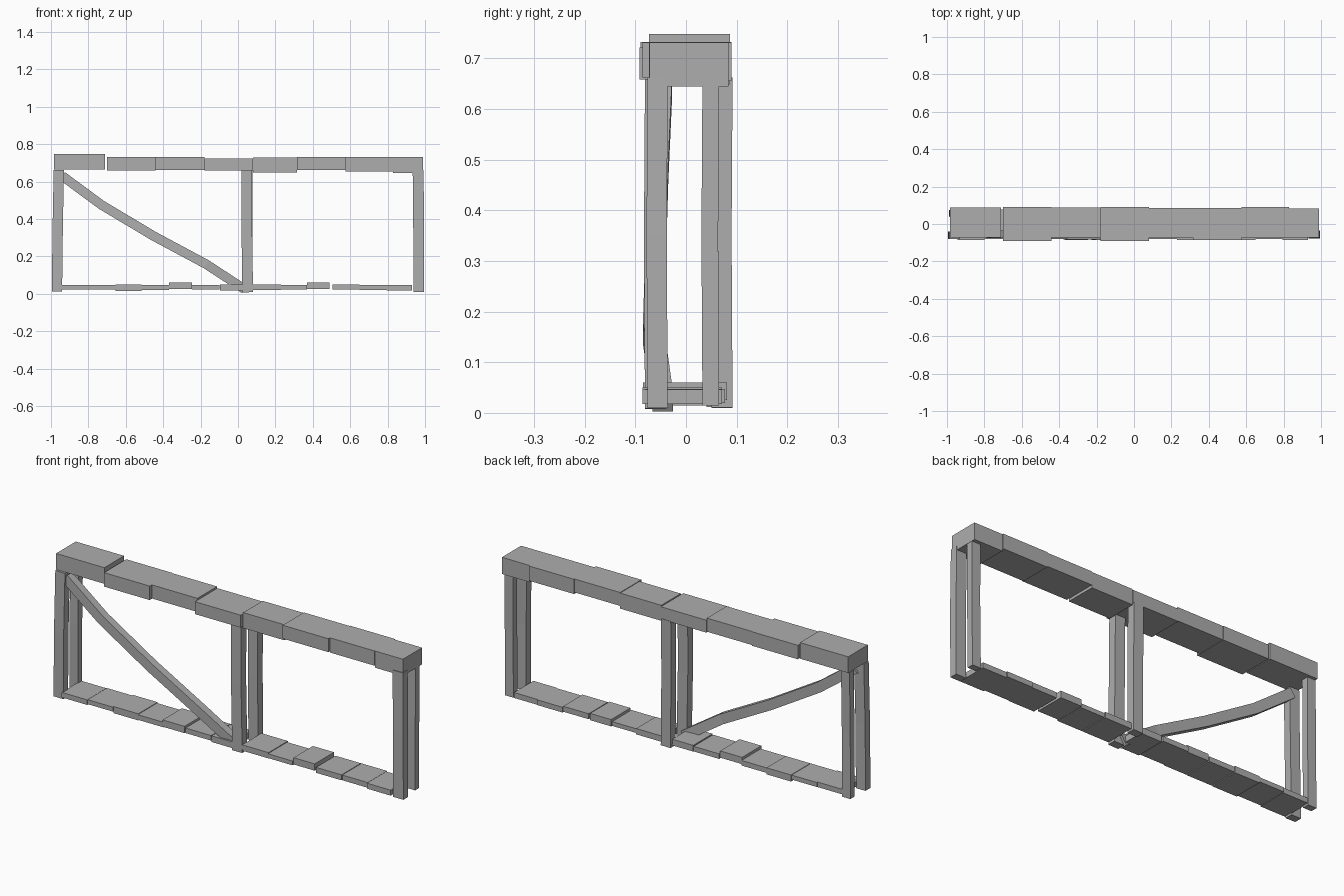
import bpy, bmesh
from mathutils import Vector

old = bpy.data.objects.get("Cube")
if old:
    bpy.data.objects.remove(old, do_unlink=True)

GREY = (0.42, 0.42, 0.42, 1)
mat = bpy.data.materials.new("plain grey")
mat.use_nodes = True
mat.diffuse_color = GREY
bsdf = mat.node_tree.nodes["Principled BSDF"]
bsdf.inputs["Base Color"].default_value = GREY
bsdf.inputs["Roughness"].default_value = 0.8


def finish(bm, name):
    bmesh.ops.recalc_face_normals(bm, faces=bm.faces)
    mesh = bpy.data.meshes.new(name)
    bm.to_mesh(mesh)
    bm.free()
    mesh.materials.append(mat)
    obj = bpy.data.objects.new(name, mesh)
    bpy.context.collection.objects.link(obj)


def block(name, x, y, z):
    bm = bmesh.new()
    bmesh.ops.create_cube(bm, size=1)
    for v in bm.verts:
        v.co = [(lo + hi) / 2 + c * (hi - lo) for c, (lo, hi) in zip(v.co, (x, y, z))]
    finish(bm, name)


def timber(name, path, width, depth):
    """Sweep a rectangle along a path that runs in the x-z plane."""
    bm = bmesh.new()
    pts = [Vector(p) for p in path]
    rings = []
    for i, p in enumerate(pts):
        t = pts[min(i + 1, len(pts) - 1)] - pts[max(i - 1, 0)]
        n = Vector((t.z, 0, -t.x)).normalized() * width / 2
        d = Vector((0, depth / 2, 0))
        rings.append([bm.verts.new(q) for q in (p - n - d, p + n - d, p + n + d, p - n + d)])
    for a, b in zip(rings, rings[1:]):
        for k in range(4):
            m = (k + 1) % 4
            bm.faces.new((a[k], a[m], b[m], b[k]))
    bm.faces.new(rings[0])
    bm.faces.new(rings[-1])
    finish(bm, name)


# Top rail: uneven blocks as (x start, x end, y front, y back, z bottom, z top)
top_blocks = [
    (-.985, -.71, -.073, .087, .665, .748),
    (-.70, -.44, -.09, .09, .66, .732),
    (-.44, -.18, -.073, .087, .662, .732),
    (-.18, .08, -.092, .09, .658, .722),
    (.08, .315, -.072, .086, .648, .728),
    (.315, .575, -.086, .086, .662, .731),
    (.575, .83, -.073, .09, .655, .731),
    (.83, .99, -.072, .084, .645, .731),
]
for i, (x0, x1, y0, y1, z0, z1) in enumerate(top_blocks):
    block(f"top_rail_{i + 1}", (x0, x1), (y0, y1), (z0, z1))

# Bottom rail: thin boards as (x start, x end, y front, z bottom, z top)
bottom_boards = [
    (-.945, -.80, -.085, .022, .048), (-.80, -.655, -.08, .024, .047),
    (-.655, -.515, -.076, .015, .049), (-.515, -.37, -.08, .02, .046),
    (-.37, -.245, -.085, .025, .06), (-.245, -.10, -.076, .022, .048),
    (-.095, .025, -.08, .018, .05), (.08, .23, -.08, .02, .05),
    (.23, .37, -.085, .024, .046), (.37, .49, -.076, .025, .06),
    (.505, .65, -.086, .022, .05), (.65, .795, -.08, .02, .047),
    (.795, .93, -.086, .018, .046),
]
for i, (x0, x1, y0, z0, z1) in enumerate(bottom_boards):
    block(f"bottom_rail_{i + 1}", (x0, x1), (y0, y0 + .157), (z0, z1))

# Slightly crooked posts: (x bottom, middle, top), y centre, z bottom, width, depth
posts = {
    "right_front_post": ((-.968, -.964, -.958), -.059, .012, .055, .04),
    "right_back_post": ((-.965, -.963, -.96), .058, .012, .048, .035),
    "middle_front_post": ((.052, .047, .046), -.06, .008, .057, .042),
    "middle_back_post": ((.052, .05, .05), .071, .01, .055, .042),
    "left_front_post": ((.966, .966, .963), -.056, .01, .058, .04),
    "left_back_post": ((.962, .964, .965), .049, .015, .048, .033),
}
for name, (xs, y, z0, w, d) in posts.items():
    timber(name, list(zip(xs, (y, y - .002, y), (z0, .35, .662))), w, d)

# Bowed diagonal brace
timber("diagonal_brace",
       [(-.94, -.048, .63), (-.73, -.055, .475), (-.45, -.06, .308),
        (-.17, -.065, .158), (.035, -.046, .024)], .05, .04)
